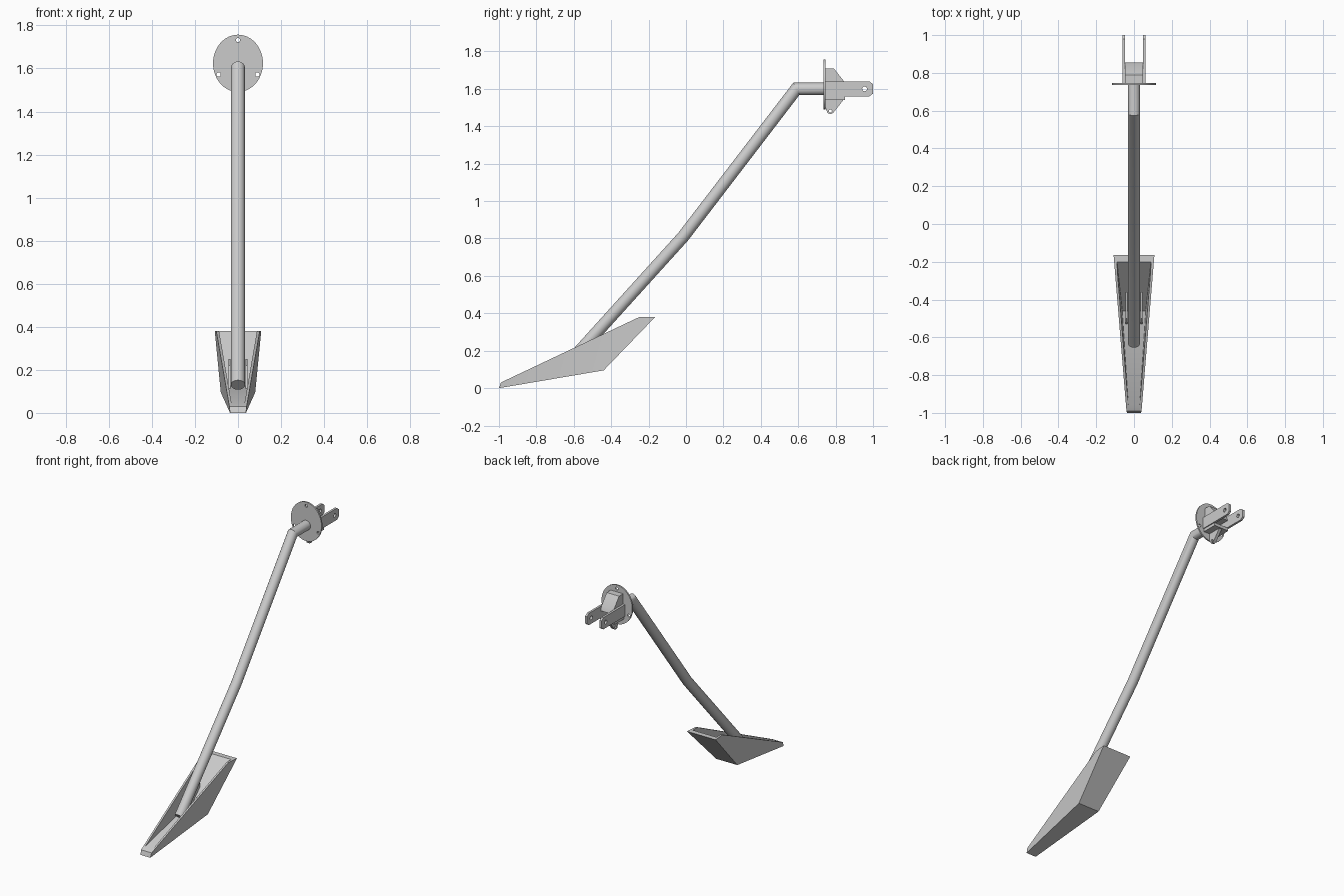
import bpy, bmesh, math

if "Cube" in bpy.data.objects:
    bpy.data.objects.remove(bpy.data.objects["Cube"])


def finish(name, bm, angle=30):
    bmesh.ops.recalc_face_normals(bm, faces=bm.faces)
    me = bpy.data.meshes.new(name)
    bm.to_mesh(me)
    bm.free()
    ob = bpy.data.objects.new(name, me)
    bpy.context.collection.objects.link(ob)
    bpy.ops.object.select_all(action='DESELECT')
    bpy.context.view_layer.objects.active = ob
    ob.select_set(True)
    bpy.ops.object.shade_smooth_by_angle(angle=math.radians(angle))
    return ob


def prism(name, profile, x0, x1):
    """Extrude a (y, z) profile along x."""
    bm = bmesh.new()
    f = bm.faces.new([bm.verts.new((x0, y, z)) for y, z in profile])
    ext = bmesh.ops.extrude_face_region(bm, geom=[f])
    for v in ext['geom']:
        if isinstance(v, bmesh.types.BMVert):
            v.co.x = x1
    return finish(name, bm)


def drill(ob, loc, r, rot):
    """Cut a round hole and discard the cutter."""
    bpy.ops.mesh.primitive_cylinder_add(vertices=16, radius=r, depth=0.1, location=loc, rotation=rot)
    cutter = bpy.context.object
    mod = ob.modifiers.new("hole", 'BOOLEAN')
    mod.object = cutter
    mod.solver = 'EXACT'
    bpy.context.view_layer.objects.active = ob
    bpy.ops.object.modifier_apply(modifier=mod.name)
    bpy.data.objects.remove(cutter, do_unlink=True)


# Shank: round tube with mitred bends
path = [(0.74, 1.6), (0.59, 1.6), (-0.015, 0.81), (-0.63, 0.13)]
R, N = 0.033, 24
dirs = []
for (a, b), (c, d) in zip(path, path[1:]):
    l = math.hypot(c - a, d - b)
    dirs.append(((c - a) / l, (d - b) / l))
bm = bmesh.new()
rings = []
for i, (y, z) in enumerate(path):
    d0, d1 = dirs[max(i - 1, 0)], dirs[min(i, len(dirs) - 1)]
    t = (d0[0] + d1[0], d0[1] + d1[1])
    l = math.hypot(*t)
    s = 2 / l
    ny, nz = -t[1] / l * s, t[0] / l * s
    rings.append([bm.verts.new((R * math.cos(k * math.tau / N),
                                y + R * ny * math.sin(k * math.tau / N),
                                z + R * nz * math.sin(k * math.tau / N))) for k in range(N)])
for a, b in zip(rings, rings[1:]):
    for k in range(N):
        bm.faces.new((a[k], a[k - 1], b[k - 1], b[k]))
bm.faces.new(rings[0])
bm.faces.new(rings[-1])
finish("shank", bm, 25)

# Fluke: hollow scoop, each station is (half width, y, z)
stations = {
    'toe': (0.037, -1.0, 0.0), 'heel': (0.08, -0.44, 0.095),
    'rear': (0.108, -0.165, 0.38), 'deck': (0.101, -0.25, 0.38),
    'tip': (0.04, -0.99, 0.03),
    'in_tip': (0.03, -0.96, 0.044), 'in_heel': (0.062, -0.46, 0.125),
    'in_rear': (0.09, -0.20, 0.38), 'in_deck': (0.088, -0.25, 0.38)}
bm = bmesh.new()
L = {k: bm.verts.new((-x, y, z)) for k, (x, y, z) in stations.items()}
Rt = {k: bm.verts.new((x, y, z)) for k, (x, y, z) in stations.items()}
for a, b in (('toe', 'heel'), ('heel', 'rear'), ('rear', 'in_rear'), ('in_rear', 'in_heel'),
             ('in_heel', 'in_tip'), ('in_tip', 'tip'), ('tip', 'toe')):
    bm.faces.new((L[a], L[b], Rt[b], Rt[a]))
for S in (L, Rt):
    for f in ('toe heel tip', 'heel deck tip', 'heel rear deck',
              'tip deck in_deck in_tip', 'deck rear in_rear in_deck',
              'in_tip in_deck in_heel', 'in_deck in_rear in_heel'):
        bm.faces.new([S[k] for k in f.split()])
finish("fluke", bm)

# Ribs beside the shank foot
for s in (-1, 1):
    prism("shank_rib", [(-0.53, 0.11), (-0.43, 0.12), (-0.36, 0.21), (-0.36, 0.25), (-0.50, 0.22)],
          s * 0.034, s * 0.044)

# Mounting plate: thin oval disc with three bolt holes
bpy.ops.mesh.primitive_cylinder_add(vertices=48, radius=1, depth=0.01,
                                    location=(0, 0.741, 1.624), rotation=(math.pi / 2, 0, 0))
plate = bpy.context.object
plate.name = "mounting_plate"
plate.scale = (0.116, 0.133, 1)
bpy.ops.object.transform_apply(location=True, rotation=True, scale=True)
bpy.ops.object.shade_smooth_by_angle(angle=math.radians(30))
for x, z in ((0, 1.732), (-0.09, 1.572), (0.09, 1.572)):
    drill(plate, (x, 0.741, z), 0.01, (math.pi / 2, 0, 0))

# Clevis arms with pin holes
for s in (-1, 1):
    arm = prism("clevis_arm", [(0.745, 1.56), (0.98, 1.56), (1.0, 1.575), (1.0, 1.625),
                               (0.98, 1.64), (0.745, 1.64)], s * 0.047, s * 0.062)
    drill(arm, (s * 0.055, 0.955, 1.6), 0.013, (0, math.pi / 2, 0))

# Bracket between the arms: upper wedge, lower shelf and drilled lug
prism("upper_wedge", [(0.745, 1.61), (0.855, 1.61), (0.845, 1.64), (0.79, 1.71), (0.745, 1.71)], -0.047, 0.047)
prism("lower_shelf", [(0.745, 1.54), (0.85, 1.54), (0.85, 1.56), (0.745, 1.56)], -0.055, 0.055)
lug = prism("lower_lug", [(0.745, 1.545), (0.845, 1.545), (0.79, 1.475), (0.775, 1.465),
                          (0.757, 1.47), (0.745, 1.50)], -0.01, 0.01)
drill(lug, (0, 0.772, 1.482), 0.008, (0, math.pi / 2, 0))
